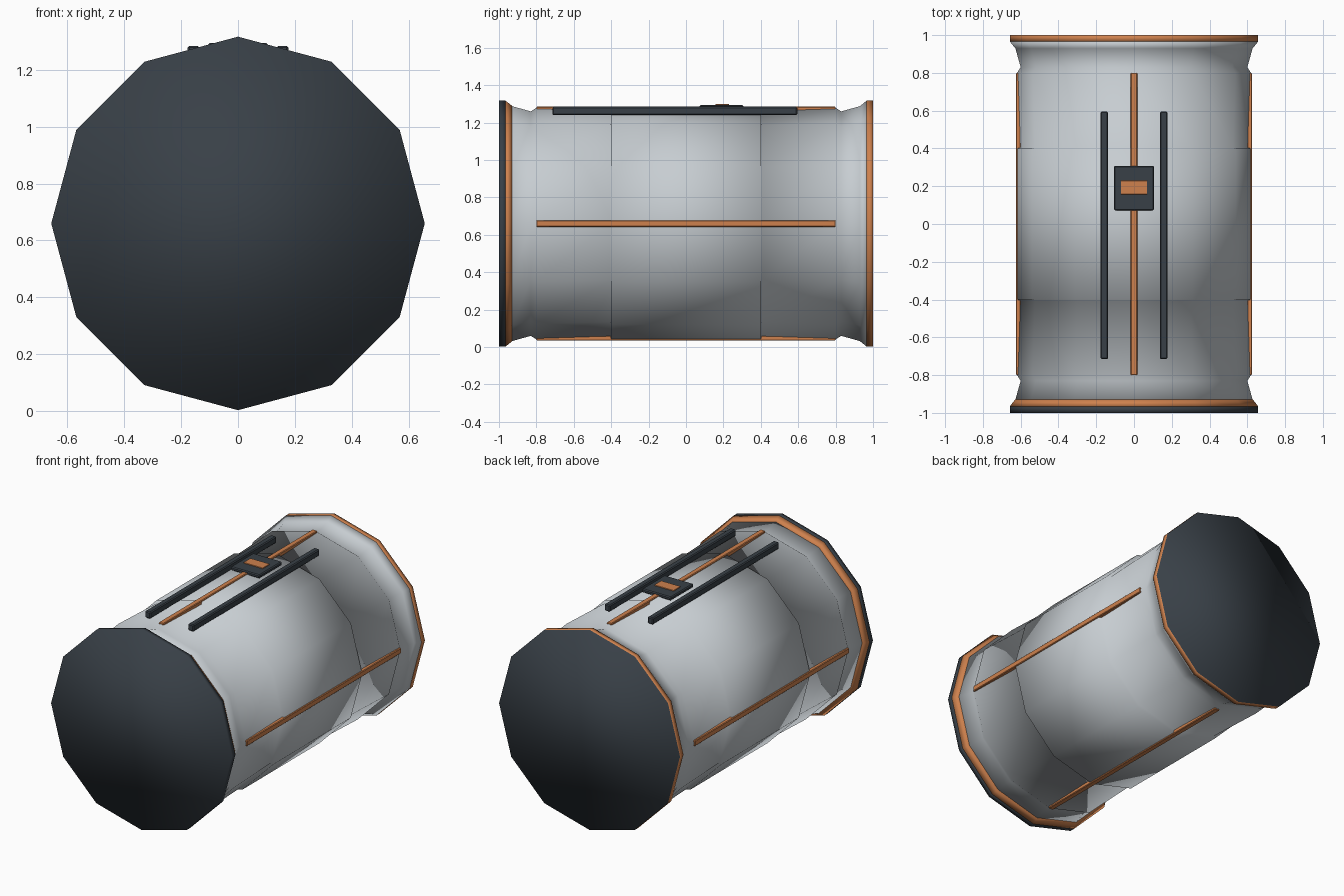
import bpy, bmesh, math
from mathutils import Matrix, Vector

if "Cube" in bpy.data.objects:
    bpy.data.objects.remove(bpy.data.objects["Cube"])

CZ = 0.66      # height of the barrel axis
SIDES = 12


def material(name, rgb):
    m = bpy.data.materials.new(name)
    m.diffuse_color = (*rgb, 1)
    m.use_nodes = True
    m.node_tree.nodes["Principled BSDF"].inputs["Base Color"].default_value = m.diffuse_color
    return m


GREY = material("light grey", (0.57, 0.61, 0.64))
ORANGE = material("burnt orange", (0.62, 0.22, 0.075))
DARK = material("dark slate", (0.04, 0.051, 0.063))


def finish(bm, name, mats, smooth):
    bmesh.ops.recalc_face_normals(bm, faces=bm.faces)
    me = bpy.data.meshes.new(name)
    bm.to_mesh(me)
    bm.free()
    for m in mats:
        me.materials.append(m)
    for p in me.polygons:
        p.use_smooth = smooth
    ob = bpy.data.objects.new(name, me)
    bpy.context.collection.objects.link(ob)
    return ob


def lathe(name, profile, mats, pick=None):
    """Twelve-sided closed turning around the y axis from (y, radius) points."""
    bm = bmesh.new()
    rings = []
    for y, r in profile:
        rings.append([bm.verts.new((r * math.cos(a), y, CZ + r * math.sin(a)))
                      for a in (i * math.tau / SIDES for i in range(SIDES))])
    for k, (a, b) in enumerate(zip(rings, rings[1:])):
        for i in range(SIDES):
            j = (i + 1) % SIDES
            f = bm.faces.new((a[i], a[j], b[j], b[i]))
            f.material_index = pick(k) if pick else 0
    for k, ring in ((-1, rings[0]), (len(rings), rings[-1])):
        f = bm.faces.new(ring)
        f.material_index = pick(k) if pick else 0
    return finish(bm, name, mats, True)


def box(name, centre, size, mat, bevel=0.004, turn=0):
    """Bevelled box, optionally turned around the barrel axis."""
    bm = bmesh.new()
    bmesh.ops.create_cube(bm, size=1)
    bmesh.ops.scale(bm, vec=Vector(size), verts=bm.verts)
    bmesh.ops.bevel(bm, geom=bm.edges[:], offset=bevel, segments=1, affect='EDGES')
    bmesh.ops.translate(bm, vec=Vector(centre), verts=bm.verts)
    bmesh.ops.rotate(bm, cent=(0, 0, CZ), matrix=Matrix.Rotation(turn, 3, 'Y'), verts=bm.verts)
    return finish(bm, name, [mat], False)


# Barrel shell: raised middle, shallow recesses, narrow necks and flared ends
half = [(0.40, 0.622), (0.405, 0.606), (0.80, 0.619), (0.83, 0.60), (0.93, 0.628)]
profile = [(-y, r) for y, r in reversed(half)] + half
lathe("barrel_shell", profile + [(0.965, 0.657)], [GREY])

# Front end: sloped trim ring and lid
lathe("front_trim_ring", [(-0.965, 0.657), (-0.93, 0.63)], [ORANGE])
lathe("front_lid", [(-1.0, 0.657), (-0.965, 0.657)], [DARK])

# Back end: trim rim with a dark outer face
lathe("back_lid", [(0.965, 0.657), (1.0, 0.657)], [ORANGE, DARK],
      lambda k: 1 if k == 2 else 0)

# Long trim strips on the top, both sides and underneath
for i, place in enumerate(("top", "right", "bottom", "left")):
    box(place + "_strip", (0, 0, CZ + 0.612), (0.036, 1.6, 0.026), ORANGE, 0.004, i * math.pi / 2)

# Rails on either side of the top strip
for side, x in (("left", -0.157), ("right", 0.157)):
    box(side + "_rail", (x, -0.06, 1.263), (0.04, 1.31, 0.044), DARK, 0.006)

# Latch with its button plate
box("latch_plate", (0, 0.19, 1.282), (0.212, 0.236, 0.024), DARK, 0.006)
box("latch_button", (0, 0.193, 1.295), (0.14, 0.072, 0.008), ORANGE, 0.001)
